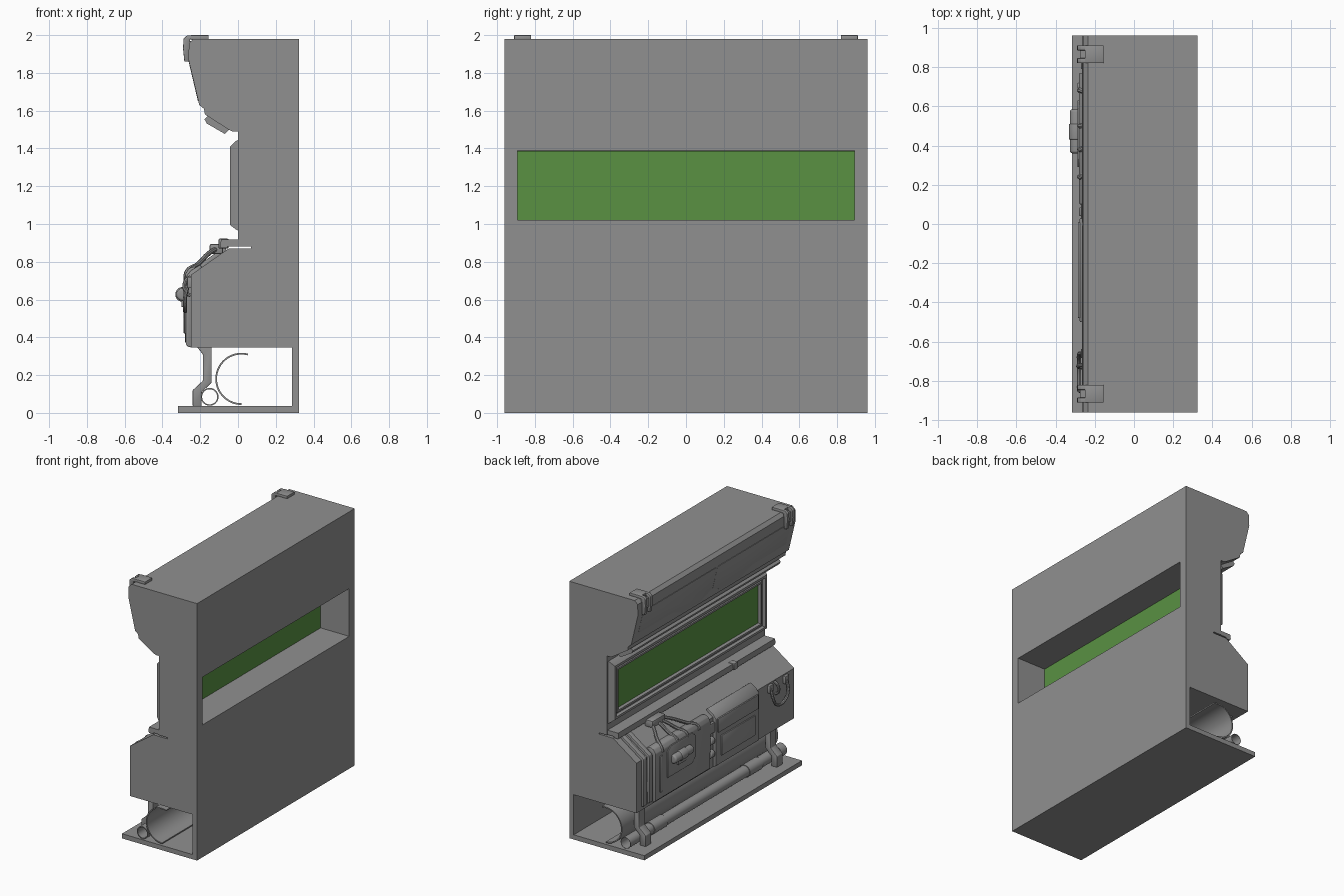
import bpy, bmesh, math
from mathutils import Vector

if "Cube" in bpy.data.objects:
    bpy.data.objects.remove(bpy.data.objects["Cube"])


def finish(ob, bevel=0.0, seg=2):
    """Apply an optional edge bevel and angle-based smoothing."""
    bpy.ops.object.select_all(action='DESELECT')
    ob.select_set(True)
    bpy.context.view_layer.objects.active = ob
    if bevel:
        m = ob.modifiers.new("bevel", 'BEVEL')
        m.width, m.segments, m.limit_method = bevel, seg, 'ANGLE'
        bpy.ops.object.modifier_apply(modifier=m.name)
    bpy.ops.object.shade_smooth_by_angle(angle=math.radians(30))
    return ob


def make(name, bm, bevel=0.0, seg=2):
    bmesh.ops.recalc_face_normals(bm, faces=bm.faces[:])
    me = bpy.data.meshes.new(name)
    bm.to_mesh(me)
    bm.free()
    ob = bpy.data.objects.new(name, me)
    bpy.context.collection.objects.link(ob)
    return finish(ob, bevel, seg)


def sweep(name, verts, offset, bevel=0.0):
    """Extrude one flat outline along an offset."""
    bm = bmesh.new()
    f = bm.faces.new([bm.verts.new(v) for v in verts])
    r = bmesh.ops.extrude_face_region(bm, geom=[f])
    vs = [g for g in r['geom'] if isinstance(g, bmesh.types.BMVert)]
    bmesh.ops.translate(bm, verts=vs, vec=offset)
    return make(name, bm, bevel)


def extrude(name, pts, y0, y1, bevel=0.0):
    """Extrude an x-z profile along y."""
    return sweep(name, [(x, y0, z) for x, z in pts], (0, y1 - y0, 0), bevel)


def plate(name, pts, x0, x1, bevel=0.0, lean=0.0, zref=0.0):
    """Extrude a y-z outline along x; lean tilts it with height."""
    return sweep(name, [(x0 + lean * (z - zref), y, z) for y, z in pts], (x1 - x0, 0, 0), bevel)


def box(name, x0, x1, y0, y1, z0, z1, bevel=0.0):
    return extrude(name, [(x0, z0), (x1, z0), (x1, z1), (x0, z1)], y0, y1, bevel)


def tube(name, x, z, r, y0, y1, wall=0.0, bevel=0.0, n=32):
    """Cylinder along y; open-ended with a wall thickness if given."""
    bm = bmesh.new()
    sizes = [(r, y0), (r, y1)] + ([(r - wall, y1), (r - wall, y0)] if wall else [])
    rings = [[bm.verts.new((x + q * math.cos(2 * math.pi * i / n), y, z + q * math.sin(2 * math.pi * i / n)))
              for i in range(n)] for q, y in sizes]
    if not wall:
        bm.faces.new(rings[0])
        bm.faces.new(rings[1])
    for a in range(4 if wall else 1):
        A, B = rings[a], rings[(a + 1) % len(rings)]
        for i in range(n):
            bm.faces.new((A[i], A[(i + 1) % n], B[(i + 1) % n], B[i]))
    return make(name, bm, bevel, 4)


def hose(name, pts, r):
    cu = bpy.data.curves.new(name, 'CURVE')
    cu.dimensions, cu.bevel_depth, cu.bevel_resolution = '3D', r, 2
    cu.use_fill_caps, cu.resolution_u = True, 6
    s = cu.splines.new('BEZIER')
    s.bezier_points.add(len(pts) - 1)
    for p, c in zip(s.bezier_points, pts):
        p.co = c
        p.handle_left_type = p.handle_right_type = 'AUTO'
    ob = bpy.data.objects.new(name, cu)
    bpy.context.collection.objects.link(ob)
    bpy.ops.object.select_all(action='DESELECT')
    ob.select_set(True)
    bpy.context.view_layer.objects.active = ob
    bpy.ops.object.convert(target='MESH')
    return finish(bpy.context.view_layer.objects.active)


# Wall body: one profile with canopy, lower cabinet, pipe bay and floor
wall = extrude("wall_body", [
    (.323, 0), (.323, 1.98), (-.235, 1.98), (-.26, 1.955), (-.262, 1.87), (-.205, 1.63), (-.18, 1.61),
    (-.175, 1.58), (-.05, 1.5), (-.03, 1.49), (0, 1.49), (0, .88), (.07, .88), (.07, .87), (-.05, .87),
    (-.25, .73), (-.25, .345), (.285, .345), (.285, .036), (-.317, .036), (-.317, 0)], -.96, .96)

# Window opening
cutter = box("window_cutter", -.2, .5, -.893, .893, 1.02, 1.388)
cutter.hide_render = True
m = wall.modifiers.new("window", 'BOOLEAN')
m.object, m.operation, m.solver = cutter, 'DIFFERENCE', 'EXACT'
bpy.context.view_layer.objects.active = wall
bpy.ops.object.modifier_apply(modifier="window")
bpy.data.objects.remove(cutter)
for p in wall.data.polygons:
    p.use_smooth = False

# Green glass
glass = box("window_glass", -.008, .08, -.892, .892, 1.021, 1.387)
green = bpy.data.materials.new("green_glass")
green.diffuse_color = (.1, .285, .055, 1)
green.use_nodes = True
green.node_tree.nodes["Principled BSDF"].inputs["Base Color"].default_value = green.diffuse_color
glass.data.materials.append(green)

# Stepped window frame, lofted from rectangles (x, half width, low z, high z)
bm = bmesh.new()
loops = []
for x, h, a, b in [(.002, .95, .965, 1.445), (-.01, .945, .97, 1.44), (-.042, .925, .995, 1.408),
                   (-.042, .905, 1.012, 1.39), (-.02, .9, 1.017, 1.386), (-.02, .885, 1.03, 1.375),
                   (-.032, .882, 1.033, 1.372), (-.032, .868, 1.047, 1.358), (-.004, .866, 1.05, 1.355)]:
    loops.append([bm.verts.new((x, y, z)) for y, z in ((-h, a), (h, a), (h, b), (-h, b))])
for A, B in zip(loops, loops[1:]):
    for i in range(4):
        bm.faces.new((A[i], A[(i + 1) % 4], B[(i + 1) % 4], B[i]))
make("window_frame", bm)

# Sill under the window, with a small latch
extrude("window_sill", [(.005, .882), (-.055, .882), (-.055, .872), (-.09, .872), (-.095, .885), (-.09, .917),
                        (.005, .917)], -.955, .955)
box("sill_latch", -.103, -.05, -.49, -.44, .87, .922, .006)

# Light bar below the canopy
extrude("canopy_light_bar", [(-.15, 1.58), (-.178, 1.555), (-.165, 1.532), (-.07, 1.477), (-.045, 1.5)], -.9, .9)

# Canopy cover panels with stepped lower edges, and roof clips
for s, side in ((1, "left"), (-1, "right")):
    plate("canopy_panel_" + side, [(s * y, z) for y, z in (
        (.006, 1.88), (.006, 1.7), (.12, 1.65), (.36, 1.65), (.48, 1.7), (.9, 1.7), (.9, 1.88))],
        -.255, -.266, .004, -.235, 1.88)
    yc = s * .865
    box("clip_top_" + side, -.25, -.155, yc - .045, yc + .045, 1.975, 2.0, .004)
    for k in (-1, 1):
        extrude("clip_prong_" + side, [
            (-.2, 1.978), (-.2, 2.0), (-.27, 1.998), (-.288, 1.982), (-.291, 1.93), (-.284, 1.86),
            (-.26, 1.86), (-.253, 1.978)], yc + k * .02, yc + k * .045, .003)
    box("clip_bridge_" + side, -.275, -.25, yc - .022, yc + .022, 1.9, 1.97)

# Ribs wrapping over the cabinet slope
RIB = [(-.06, .86), (-.068, .882), (-.266, .742), (-.27, .72), (-.27, .38), (-.25, .37), (-.245, .725)]
for y in (.88, .81):
    extrude("cabinet_rib", RIB, y - .02, y + .02, .004)

# Left equipment panel, lamp plate and lamp
extrude("left_panel", [(-.24, .355), (-.265, .36), (-.28, .375), (-.28, .735), (-.262, .765), (-.235, .775),
                       (-.2, .765), (-.24, .72)], .1, .77, .006)
plate("lamp_plate", [(.63, .5), (.63, .7), (.59, .735), (.33, .735), (.29, .7), (.29, .54), (.33, .5)],
      -.275, -.288, .004)
tube("lamp_body", -.293, .627, .034, .36, .585, bevel=.014)
tube("lamp_collar", -.293, .627, .039, .43, .51, bevel=.006)
box("lamp_mount", -.3, -.27, .42, .52, .56, .66, .006)
box("left_grip", -.289, -.27, .69, .72, .42, .7, .006)

# Right equipment panel with a lid and a door
extrude("right_panel", [(-.24, .345), (-.265, .35), (-.277, .365), (-.277, .72), (-.25, .755), (-.2, .785),
                        (-.19, .77), (-.24, .72)], -.5, .03, .006)
plate("right_lid", [(.01, .61), (.01, .72), (-.48, .72), (-.48, .61)], -.27, -.286, .006)
plate("right_door", [(-.03, .42), (-.03, .575), (-.44, .575), (-.44, .42)], -.27, -.286, .005)

# Knobs between the panels
for z in (.46, .56):
    tube("knob", -.25, z, .03, .04, .085, bevel=.006)
box("knob_block", -.27, -.24, .03, .1, .62, .7, .006)

# Hoses over the slope
box("hose_socket", -.15, -.08, .46, .62, .84, .895, .01)
for ya, yb in ((.58, .68), (.55, .5), (.53, .38), (.5, .24)):
    hose("hose", [(-.1, ya, .875), (-.15, ya * .7 + yb * .3, .848), (-.215, ya * .25 + yb * .75, .785),
                  (-.268, yb, .75), (-.278, yb, .72)], .013)

# Looped handle on the right end of the cabinet
for y in (-.66, -.85):
    box("handle_mount", -.27, -.235, y - .025, y + .025, .66, .72, .006)
hose("loop_handle", [(-.262, -.66, .69), (-.28, -.665, .61), (-.28, -.71, .55), (-.28, -.8, .55),
                     (-.28, -.845, .61), (-.262, -.85, .69)], .011)
hose("loop_hook", [(-.25, -.72, .72), (-.277, -.72, .7), (-.277, -.73, .64), (-.25, -.73, .62)], .01)

# Bracket legs
for y in (.8, -.8):
    extrude("bracket_leg", [(-.22, .352), (-.14, .352), (-.14, .16), (-.192, .11), (-.192, .035), (-.24, .035),
                            (-.24, .12), (-.186, .17), (-.186, .31)], y - .035, y + .035, .004)

# Large open half pipe
arc = [math.radians(75 + i * 195 / 32) for i in range(33)]
C = Vector((.018, .18))
extrude("half_pipe", [(C.x + .138 * math.cos(a), C.y + .138 * math.sin(a)) for a in arc] +
        [(C.x + .129 * math.cos(a), C.y + .129 * math.sin(a)) for a in reversed(arc)], -.95, .95)

# Small open pipe with sleeves
tube("small_pipe", -.15, .085, .042, -.95, .95, wall=.002)
for a, b in ((-.95, -.88), (-.66, -.5), (.5, .66)):
    tube("pipe_sleeve", -.15, .085, .047, a, b, wall=.006)

# Dark grey paint on everything but the glass
grey = bpy.data.materials.new("dark_grey_paint")
grey.diffuse_color = (.28, .28, .28, 1)
grey.use_nodes = True
grey.node_tree.nodes["Principled BSDF"].inputs["Base Color"].default_value = grey.diffuse_color
for ob in bpy.data.objects:
    if ob.type == 'MESH' and ob != glass:
        ob.data.materials.append(grey)
